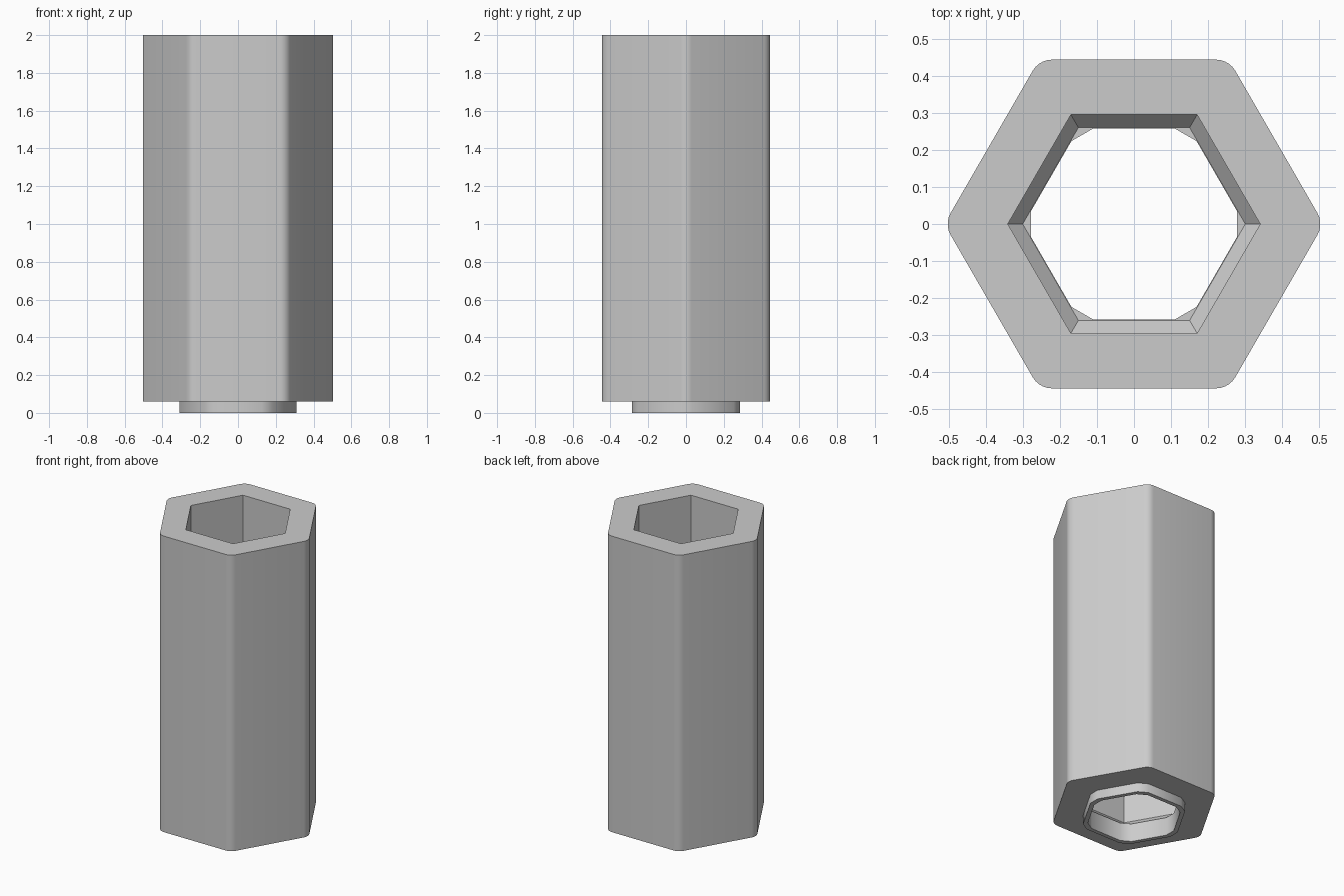
import bpy
import bmesh
from math import cos, sin, radians

cube = bpy.data.objects.get("Cube")
if cube:
    bpy.data.objects.remove(cube, do_unlink=True)

grey = bpy.data.materials.new("light_grey")
grey.use_nodes = True
grey.diffuse_color = (0.6, 0.6, 0.6, 1)
grey.node_tree.nodes["Principled BSDF"].inputs["Base Color"].default_value = (0.6, 0.6, 0.6, 1)

bm = bmesh.new()


def hex_ring(apothem, z, radius=0.0, points=1):
    """Hexagon loop; each corner is an arc of the given radius and point count."""
    verts = []
    centre = (apothem - radius) / cos(radians(30))
    for corner in range(6):
        angle = radians(60 * corner)
        for j in range(points):
            turn = angle + radians(60 * j / (points - 1) - 30) if points > 1 else angle
            verts.append(bm.verts.new((centre * cos(angle) + radius * cos(turn),
                                       centre * sin(angle) + radius * sin(turn), z)))
    return verts


def wall(lower, upper):
    n = len(lower)
    for i in range(n):
        k = (i + 1) % n
        bm.faces.new((lower[i], lower[k], upper[k], upper[i]))


def flat_ring(outer, inner):
    edges = []
    for loop in (outer, inner):
        for i, v in enumerate(loop):
            w = loop[(i + 1) % len(loop)]
            edges.append(bm.edges.get((v, w)) or bm.edges.new((v, w)))
    bmesh.ops.triangle_fill(bm, edges=edges, use_beauty=True)


# Outer body with rounded corners
body_low = hex_ring(0.445, 0.06, 0.06, 6)
body_top = hex_ring(0.445, 2.0, 0.06, 6)
wall(body_low, body_top)

# Locating lip below the body, with chamfered corners inside and out
lip_low = hex_ring(0.285, 0.0, 0.066, 2)
lip_top = hex_ring(0.285, 0.06, 0.066, 2)
hole_low = hex_ring(0.259, 0.0, 0.069, 2)
hole_top = hex_ring(0.259, 0.12, 0.069, 2)
wall(lip_low, lip_top)
wall(hole_low, hole_top)

# Sharp hexagonal bore with a sloped seat at its foot
seat_low = hex_ring(0.261, 0.12)
bore_low = hex_ring(0.296, 0.16)
bore_top = hex_ring(0.296, 2.0)
wall(seat_low, bore_low)
wall(bore_low, bore_top)

# Flat rims and ledges
flat_ring(body_top, bore_top)
flat_ring(body_low, lip_top)
flat_ring(lip_low, hole_low)
flat_ring(seat_low, hole_top)

bmesh.ops.recalc_face_normals(bm, faces=bm.faces[:])
mesh = bpy.data.meshes.new("hex_sleeve")
bm.to_mesh(mesh)
bm.free()
mesh.materials.append(grey)
sleeve = bpy.data.objects.new("hex_sleeve", mesh)
bpy.context.collection.objects.link(sleeve)

# Smooth the rounded corners, keep the real edges sharp
bpy.ops.object.select_all(action="DESELECT")
sleeve.select_set(True)
bpy.context.view_layer.objects.active = sleeve
bpy.ops.object.shade_smooth_by_angle(angle=radians(35))
